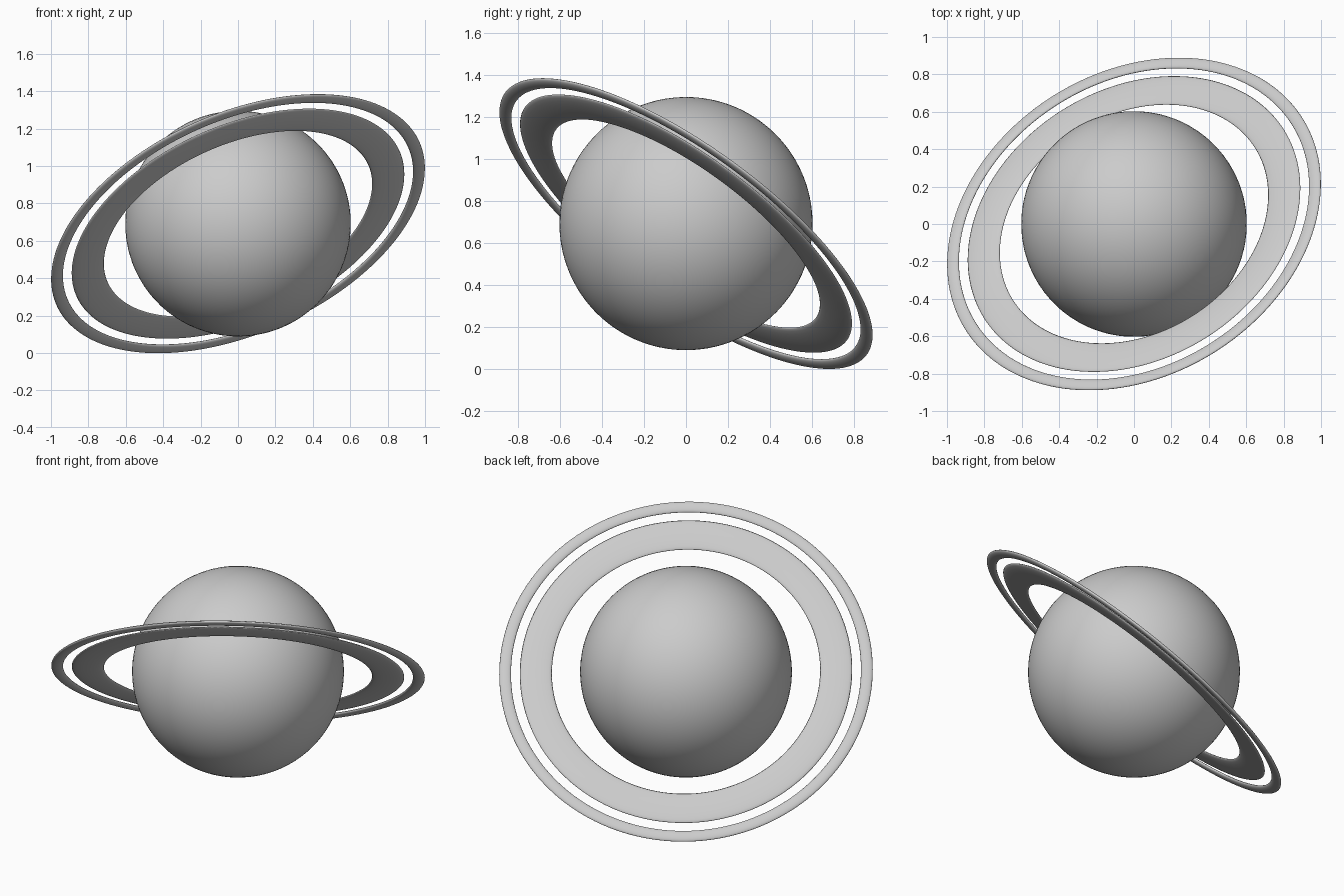
import bpy, bmesh, math
from mathutils import Vector

if "Cube" in bpy.data.objects:
    bpy.data.objects.remove(bpy.data.objects["Cube"])

CENTRE = Vector((0, 0, 0.692))
NORMAL = Vector((-0.344, 0.55, 0.76)).normalized()   # tilted axis of the rings
TILT = NORMAL.to_track_quat('Z', 'Y')

grey = bpy.data.materials.new("light grey")
grey.diffuse_color = (0.6, 0.6, 0.6, 1)
grey.use_nodes = True
grey.node_tree.nodes["Principled BSDF"].inputs["Base Color"].default_value = grey.diffuse_color


def finish(bm, name):
    bmesh.ops.recalc_face_normals(bm, faces=bm.faces)
    for f in bm.faces:
        f.smooth = True
    mesh = bpy.data.meshes.new(name)
    bm.to_mesh(mesh)
    bm.free()
    mesh.materials.append(grey)
    ob = bpy.data.objects.new(name, mesh)
    bpy.context.collection.objects.link(ob)
    ob.location = CENTRE
    ob.rotation_mode = 'QUATERNION'
    ob.rotation_quaternion = TILT
    return ob


def ring(name, inner, outer, half_thick, segs=160, sides=20):
    """Flattened torus with an oval cross-section."""
    bm = bmesh.new()
    mid, half = (inner + outer) / 2, (outer - inner) / 2
    loops = []
    for i in range(segs):
        a = 2 * math.pi * i / segs
        loop = []
        for j in range(sides):
            b = 2 * math.pi * j / sides
            r = mid + half * math.cos(b)
            loop.append(bm.verts.new((r * math.cos(a), r * math.sin(a),
                                      half_thick * math.sin(b))))
        loops.append(loop)
    for i in range(segs):
        p, q = loops[i], loops[(i + 1) % segs]
        for j in range(sides):
            k = (j + 1) % sides
            bm.faces.new((p[j], q[j], q[k], p[k]))
    return finish(bm, name)


# planet ball
bm = bmesh.new()
bmesh.ops.create_uvsphere(bm, u_segments=96, v_segments=48, radius=0.603)
finish(bm, "planet")

# wide inner ring and thin outer ring
ring("inner_ring", 0.764, 0.947, 0.012)
ring("outer_ring", 0.997, 1.064, 0.012)
